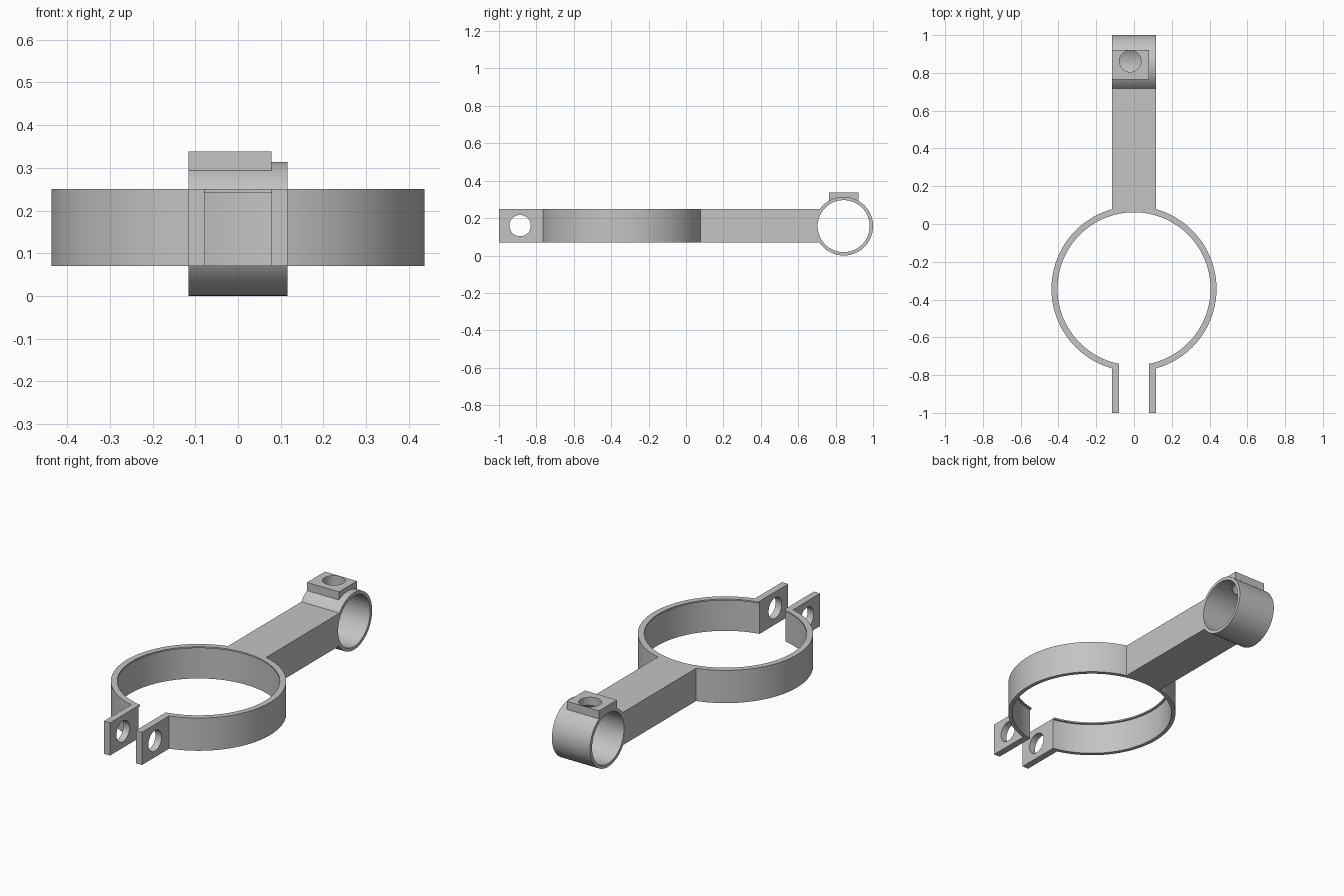
import bpy
import math
from mathutils import Vector

cube = bpy.data.objects.get("Cube")
if cube:
    bpy.data.objects.remove(cube, do_unlink=True)

grey = bpy.data.materials.new("plain_grey")
grey.use_nodes = True
grey.diffuse_color = (0.55, 0.55, 0.55, 1)
grey.node_tree.nodes["Principled BSDF"].inputs["Base Color"].default_value = (0.55, 0.55, 0.55, 1)


def finish(name):
    obj = bpy.context.object
    obj.name = name
    bpy.ops.object.transform_apply(location=True, rotation=True, scale=True)
    obj.data.materials.append(grey)
    return obj


def box(name, low, high):
    low, high = Vector(low), Vector(high)
    bpy.ops.mesh.primitive_cube_add(size=1, location=(low + high) / 2)
    bpy.context.object.scale = high - low
    return finish(name)


def cylinder(name, radius, start, end, sides=96):
    start, end = Vector(start), Vector(end)
    axis = end - start
    bpy.ops.mesh.primitive_cylinder_add(
        vertices=sides, radius=radius, depth=axis.length,
        location=(start + end) / 2, rotation=axis.to_track_quat("Z", "Y").to_euler())
    return finish(name)


def combine(body, part, operation):
    mod = body.modifiers.new(part.name, "BOOLEAN")
    mod.operation = operation
    mod.solver = "EXACT"
    mod.object = part
    bpy.context.view_layer.objects.active = body
    bpy.ops.object.modifier_apply(modifier=mod.name)
    bpy.data.objects.remove(part, do_unlink=True)


BOTTOM, TOP = 0.07, 0.25
MID = (BOTTOM + TOP) / 2
RING_Y = -0.343
SOCKET_Y, SOCKET_Z = 0.843, 0.157
HALF, GAP = 0.116, 0.0785
BOLT = 0.057

# Solid parts: split ring, arm, tube socket and its raised pad
bracket = cylinder("clamp_bracket", 0.437, (0, RING_Y, BOTTOM), (0, RING_Y, TOP), 128)
combine(bracket, box("arm", (-HALF, 0, BOTTOM), (HALF, 0.75, TOP)), "UNION")
combine(bracket, box("clamp_tabs", (-HALF, -1, BOTTOM), (HALF, -0.7, TOP)), "UNION")
combine(bracket, cylinder("socket", 0.157, (-HALF, SOCKET_Y, SOCKET_Z),
                          (HALF, SOCKET_Y, SOCKET_Z)), "UNION")
combine(bracket, box("screw_pad", (-HALF, 0.765, 0.2), (GAP, 0.921, 0.338)), "UNION")

# Openings: ring bore with a thin top lip, clamp gap, socket bore, bolt holes
cuts = [
    cylinder("ring_bore", 0.405, (0, RING_Y, -0.1), (0, RING_Y, 0.5), 128),
    cylinder("ring_recess", 0.416, (0, RING_Y, -0.1), (0, RING_Y, 0.242), 128),
    box("clamp_gap", (-GAP, -1.2, -0.1), (GAP, -0.5, 0.5)),
    cylinder("socket_bore", 0.139, (-0.3, SOCKET_Y, SOCKET_Z), (0.3, SOCKET_Y, SOCKET_Z)),
    cylinder("tab_holes", BOLT, (-0.3, -0.887, MID), (0.3, -0.887, MID), 64),
    cylinder("pad_hole", BOLT, (-0.02, 0.862, 0.2), (-0.02, 0.862, 0.5), 64),
]
for cut in cuts:
    combine(bracket, cut, "DIFFERENCE")

bpy.ops.object.select_all(action="DESELECT")
bracket.select_set(True)
bpy.context.view_layer.objects.active = bracket
bpy.ops.object.shade_smooth_by_angle(angle=math.radians(30))
